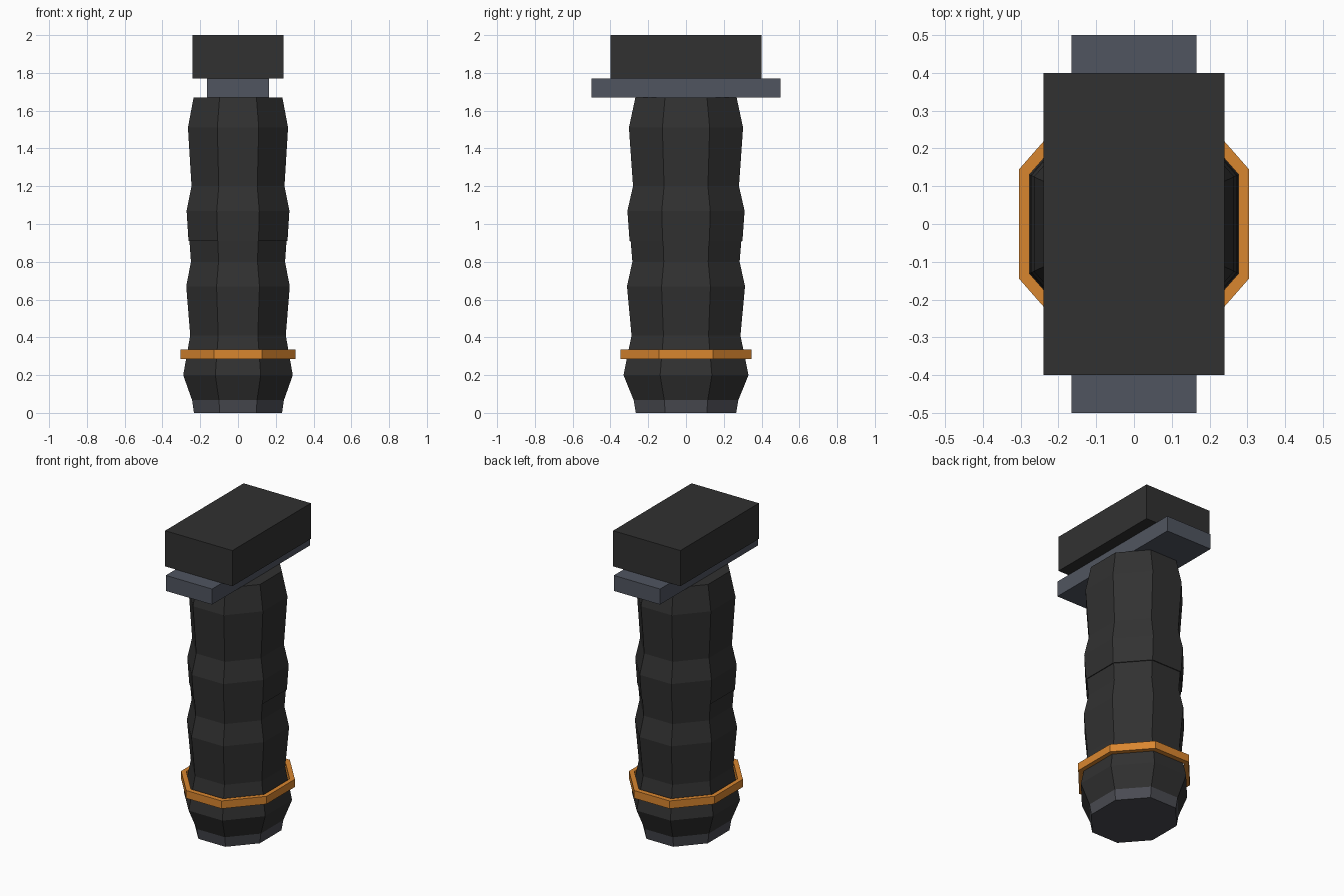
import bpy
import bmesh
import math

if "Cube" in bpy.data.objects:
    bpy.data.objects.remove(bpy.data.objects["Cube"], do_unlink=True)

SIDES = 8
DEPTH_RATIO = 1.14  # the grip is deeper front to back than it is wide


def srgb(hex_code):
    values = [int(hex_code[i:i + 2], 16) / 255 for i in (0, 2, 4)]
    return [v / 12.92 if v <= 0.04045 else ((v + 0.055) / 1.055) ** 2.4 for v in values] + [1]


def make_material(name, hex_code):
    mat = bpy.data.materials.new(name)
    mat.use_nodes = True
    mat.diffuse_color = srgb(hex_code)
    mat.node_tree.nodes["Principled BSDF"].inputs["Base Color"].default_value = srgb(hex_code)
    return mat


black = make_material("matte black", "313131")
steel = make_material("blue grey steel", "505560")
base_grey = make_material("base grey", "4a4b52")
orange = make_material("orange", "d9862f")


def add_object(name, bm, mat):
    bmesh.ops.recalc_face_normals(bm, faces=bm.faces)
    mesh = bpy.data.meshes.new(name)
    bm.to_mesh(mesh)
    bm.free()
    mesh.materials.append(mat)
    obj = bpy.data.objects.new(name, mesh)
    bpy.context.collection.objects.link(obj)
    return obj


def octagon(bm, half_width, z):
    # flat sides face the four axes
    r = half_width / math.cos(math.pi / SIDES)
    angles = [(i + 0.5) * math.tau / SIDES for i in range(SIDES)]
    return [bm.verts.new((r * math.cos(a), r * DEPTH_RATIO * math.sin(a), z)) for a in angles]


def loft(name, profile, mat, closed=False):
    bm = bmesh.new()
    rings = [octagon(bm, w, z) for w, z in profile]
    pairs = list(zip(rings, rings[1:]))
    if closed:
        pairs.append((rings[-1], rings[0]))
    else:
        bm.faces.new(rings[0])
        bm.faces.new(rings[-1])
    for low, high in pairs:
        for i in range(SIDES):
            j = (i + 1) % SIDES
            bm.faces.new((low[i], low[j], high[j], high[i]))
    return add_object(name, bm, mat)


def box(name, size, z_low, mat):
    bm = bmesh.new()
    bmesh.ops.create_cube(bm, size=1)
    bmesh.ops.scale(bm, vec=size, verts=bm.verts)
    bmesh.ops.translate(bm, vec=(0, 0, z_low + size[2] / 2), verts=bm.verts)
    return add_object(name, bm, mat)


# Grip: two faceted halves, the upper one slightly overhanging the lower
loft("base_cap", [(0.233, 0), (0.243, 0.067)], base_grey)
loft("lower_grip", [(0.243, 0.067), (0.29, 0.2), (0.253, 0.41), (0.274, 0.67),
                    (0.249, 0.8), (0.257, 0.91)], black)
loft("upper_grip", [(0.262, 0.91), (0.272, 1.07), (0.246, 1.2), (0.265, 1.51),
                    (0.235, 1.67)], black)

# Hollow orange collar
loft("collar_ring", [(0.305, 0.285), (0.305, 0.335), (0.277, 0.335), (0.277, 0.285)],
     orange, closed=True)

# Mounting rail and clamp block
box("rail_plate", (0.33, 1.0, 0.1), 1.67, steel)
box("mount_block", (0.48, 0.8, 0.23), 1.77, black)
